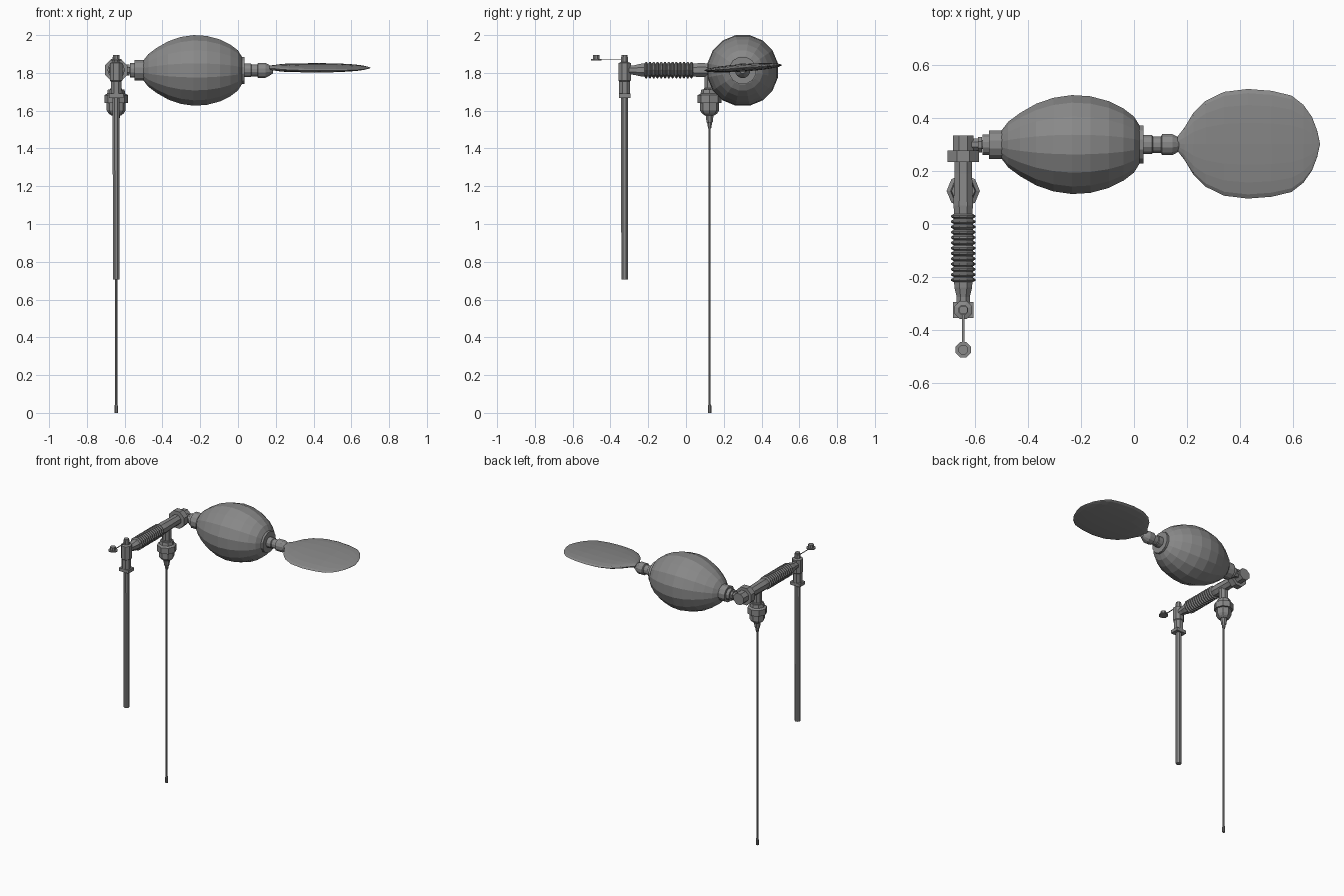
import bpy, bmesh, math
from mathutils import Vector

if "Cube" in bpy.data.objects:
    bpy.data.objects.remove(bpy.data.objects["Cube"])

grey = bpy.data.materials.new("grey_plastic")
grey.diffuse_color = (0.25, 0.25, 0.25, 1)
grey.use_nodes = True
grey.node_tree.nodes["Principled BSDF"].inputs["Base Color"].default_value = grey.diffuse_color

TX, TZ = -0.645, 1.815      # x and height of the breathing tube
BY = 0.30                   # y of the bag axis
PY = -0.325                 # y of the end post
VY = 0.125                  # y of the valve


def finish(name, bm):
    bmesh.ops.recalc_face_normals(bm, faces=bm.faces)
    me = bpy.data.meshes.new(name)
    bm.to_mesh(me)
    bm.free()
    me.materials.append(grey)
    ob = bpy.data.objects.new(name, me)
    bpy.context.collection.objects.link(ob)
    return ob


def lathe(name, axis, origin, profile, n=8, turn=0.5):
    """Revolve (position, radius) pairs about an x, y or z line with flat facets."""
    bm = bmesh.new()
    a = "xyz".index(axis)
    rings = []
    for t, r in profile:
        ring = []
        for i in range(n):
            ang = 2 * math.pi * (i + turn) / n
            p = Vector(origin)
            p[a] = t
            p[(a + 1) % 3] += r * math.cos(ang)
            p[(a + 2) % 3] += r * math.sin(ang)
            ring.append(bm.verts.new(p))
        rings.append(ring)
    for lo, hi in zip(rings, rings[1:]):
        for i in range(n):
            j = (i + 1) % n
            bm.faces.new((lo[i], lo[j], hi[j], hi[i]))
    bm.faces.new(rings[0])
    bm.faces.new(rings[-1])
    return finish(name, bm)


def box(name, lo, hi):
    bm = bmesh.new()
    bmesh.ops.create_cube(bm, size=1)
    lo, hi = Vector(lo), Vector(hi)
    for v in bm.verts:
        v.co = (lo + hi) / 2 + v.co * (hi - lo)
    return finish(name, bm)


# Squeeze bag with its two end fittings
bag_axis = (0, BY, 1.813)
lathe("squeeze_bag", "x", bag_axis,
      [(-.50, .055), (-.475, .088), (-.43, .122), (-.37, .157), (-.305, .180),
       (-.235, .1905), (-.165, .186), (-.095, .167), (-.04, .139),
       (0, .108), (.02, .075)], 16)
lathe("bag_inlet", "x", bag_axis,
      [(-.605, .018), (-.572, .018), (-.572, .040), (-.548, .040),
       (-.548, .056), (-.495, .056)], 12)
lathe("bag_outlet", "x", bag_axis,
      [(.008, .074), (.035, .074), (.035, .037), (.068, .037), (.072, .032),
       (.102, .032), (.106, .041), (.145, .041), (.165, .030), (.185, .016)], 12)

# Flat reservoir: a thin cushion, slightly tilted about its long axis
outline = [(.165, .028), (.19, .06), (.225, .118), (.27, .162), (.34, .196),
           (.43, .207), (.52, .200), (.595, .182), (.64, .147), (.672, .102),
           (.692, .050), (.702, .004)]
bm = bmesh.new()
rings = []
for x, w in outline:
    h = .020 * min(1, math.sqrt(max(0, (.704 - x)) / .2)) * min(1, .5 + w / .3)
    ring = []
    for i in range(16):
        ang = 2 * math.pi * i / 16
        y = w * math.cos(ang)
        ring.append(bm.verts.new((x, .303 + y, 1.827 + y * .07 + h * math.sin(ang))))
    rings.append(ring)
for lo, hi in zip(rings, rings[1:]):
    for i in range(16):
        j = (i + 1) % 16
        bm.faces.new((lo[i], lo[j], hi[j], hi[i]))
bm.faces.new(rings[0])
bm.faces.new(rings[-1])
finish("reservoir", bm)

# Elbow joining the bag to the tube
tube_axis = (TX, 0, TZ)
lathe("elbow", "y", tube_axis,
      [(.18, .036), (.235, .036), (.235, .064), (.278, .064),
       (.278, .042), (.335, .042)], 8)
lathe("elbow_port", "x", (0, BY, TZ), [(TX, .025), (-.59, .025), (-.59, .032), (-.575, .032)], 8)

# Corrugated breathing tube
ridges = []
for k in range(13):
    y = -.22 + k * .02
    ridges += [(y, .036), (y + .006, .046), (y + .012, .046), (y + .018, .036)]
lathe("corrugated_tube", "y", tube_axis, ridges, 10)
lathe("tube_rear_sleeve", "y", tube_axis, [(.03, .036), (.07, .040), (.19, .036)], 8)
lathe("tube_front_sleeve", "y", tube_axis,
      [(PY, .026), (-.275, .027), (-.24, .036), (-.21, .038)], 8)

# Pressure valve hanging from the tube
valve_axis = (TX, VY, 0)
lathe("valve_stem", "z", valve_axis, [(1.68, .034), (1.715, .034), (1.72, .030), (TZ, .030)], 8)
lathe("valve_body", "z", valve_axis,
      [(1.575, .026), (1.585, .040), (1.60, .050), (1.64, .050), (1.64, .063),
       (1.682, .063), (1.69, .048), (1.712, .044)], 8, 0)
lathe("valve_nozzle", "z", valve_axis,
      [(1.505, .009), (1.535, .014), (1.54, .018), (1.58, .023)], 8)
lathe("thin_hose", "z", valve_axis, [(.03, .0065), (1.52, .0065)], 8)
lathe("hose_tip", "z", valve_axis, [(0, .010), (.036, .010), (.045, .007)], 8)

# End post with its long tube
post_axis = (TX, PY, 0)
lathe("end_post", "z", post_axis,
      [(1.668, .031), (1.755, .031), (1.76, .036), (1.852, .036), (1.857, .020),
       (1.885, .020), (1.885, .017), (1.895, .017)], 8)
box("post_flange", (TX - .038, PY - .030, 1.668), (TX + .038, PY + .030, 1.690))
lathe("long_tube", "z", post_axis, [(.705, .019), (1.67, .020)], 8)

# Tethered cap
lathe("port_cap", "z", (TX, -.475, 0),
      [(1.866, .031), (1.873, .031), (1.873, .019), (1.895, .019)], 8)
box("cap_strap", (TX - .004, -.46, 1.869), (TX + .004, PY - .01, 1.870))
